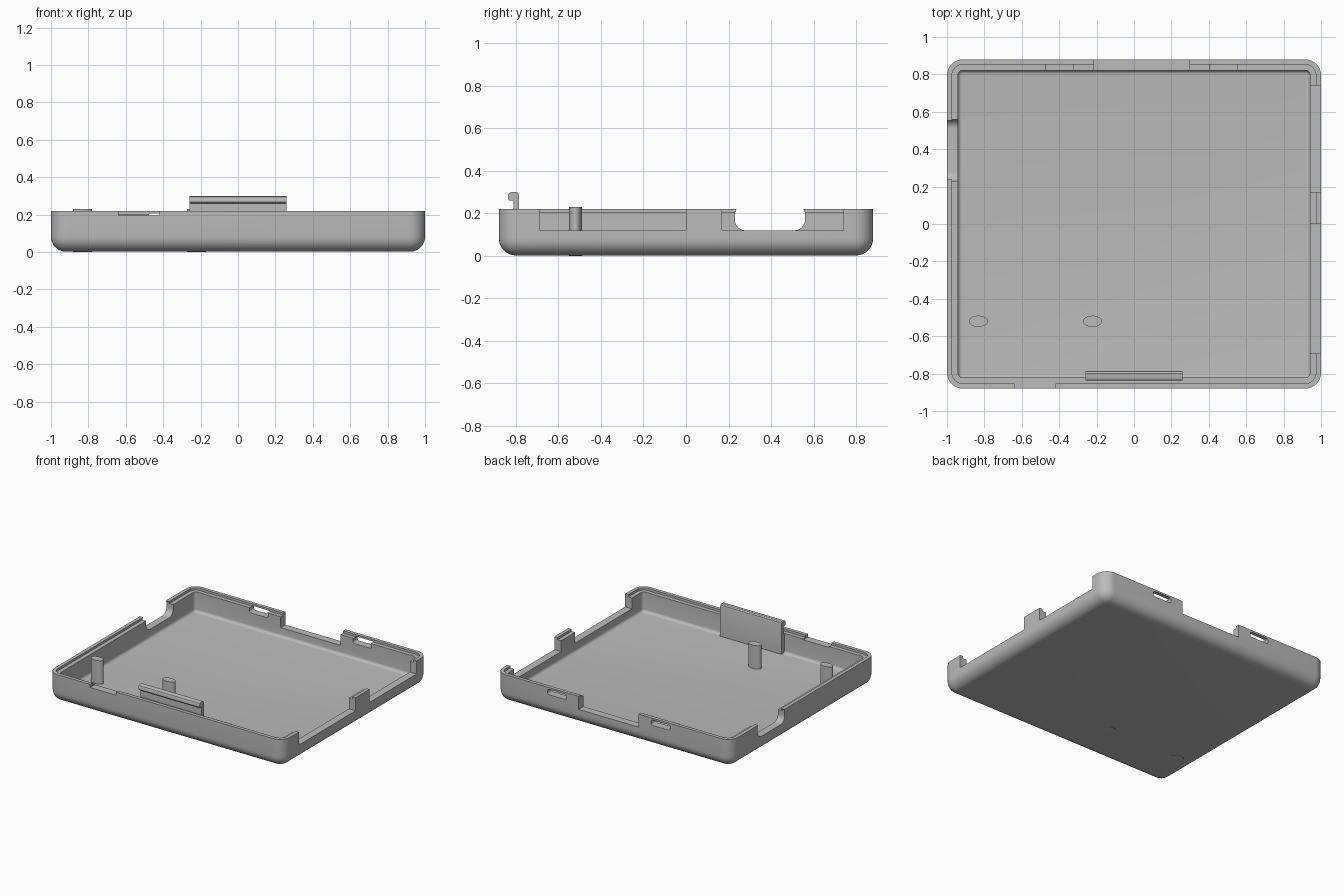
import bpy, bmesh, math
from mathutils import Vector

cube = bpy.data.objects.get("Cube")
if cube:
    bpy.data.objects.remove(cube, do_unlink=True)

grey = bpy.data.materials.new("light grey plastic")
grey.use_nodes = True
grey.diffuse_color = (0.5, 0.5, 0.5, 1)
grey.node_tree.nodes["Principled BSDF"].inputs["Base Color"].default_value = (0.5, 0.5, 0.5, 1)


def finish(bm, name):
    """Turn a bmesh into a named, coloured object."""
    bmesh.ops.recalc_face_normals(bm, faces=bm.faces)
    mesh = bpy.data.meshes.new(name)
    bm.to_mesh(mesh)
    bm.free()
    mesh.materials.append(grey)
    ob = bpy.data.objects.new(name, mesh)
    bpy.context.collection.objects.link(ob)
    return ob


def smooth(ob):
    bpy.ops.object.select_all(action='DESELECT')
    ob.select_set(True)
    bpy.context.view_layer.objects.active = ob
    bpy.ops.object.shade_smooth_by_angle(angle=math.radians(30))


def rounded_rect(hx, hy, r, steps=8):
    """Outline of a rectangle with rounded corners, centred on the origin."""
    pts = []
    for quarter, (sx, sy) in enumerate([(1, 1), (-1, 1), (-1, -1), (1, -1)]):
        for i in range(steps + 1):
            a = (quarter + i / steps) * math.pi / 2
            pts.append((sx * (hx - r) + r * math.cos(a), sy * (hy - r) + r * math.sin(a)))
    return pts


def loft(rings, name):
    """Skin a stack of equal-length rings and cap both ends."""
    bm = bmesh.new()
    loops = [[bm.verts.new(p) for p in ring] for ring in rings]
    for a, b in zip(loops, loops[1:]):
        for i in range(len(a)):
            j = (i + 1) % len(a)
            bm.faces.new((a[i], a[j], b[j], b[i]))
    bm.faces.new(loops[0])
    bm.faces.new(loops[-1])
    return finish(bm, name)


def prism(name, axis, lo, hi, outline):
    """Extrude an outline along x (outline in y, z) or along y (outline in x, z)."""
    def place(d, u, v):
        return Vector((d, u, v)) if axis == 'x' else Vector((u, d, v))
    return loft([[place(d, u, v) for u, v in outline] for d in (lo, hi)], name)


def rounded_cutter(axis, lo, hi, u0, u1, z0, z1, r):
    cu, cz = (u0 + u1) / 2, (z0 + z1) / 2
    shape = rounded_rect((u1 - u0) / 2, (z1 - z0) / 2, r)
    return prism("cutter", axis, lo, hi, [(u + cu, z + cz) for u, z in shape])


def box_cutter(axis, lo, hi, u0, u1, z0, z1):
    return prism("cutter", axis, lo, hi, [(u0, z0), (u1, z0), (u1, z1), (u0, z1)])


# Tray shell: cross-section of inset and height, from underside over the rim to the floor
HX, HY, CORNER = 1.0, 0.88, 0.085
BASE, RIM, LEDGE, FLOOR = 0.002, 0.22, 0.203, 0.05
LIP, WALL, ROUND = 0.027, 0.058, 0.08
INNER = ROUND - WALL
section = []
for i in range(9):
    a = i / 8 * math.pi / 2
    section.append((ROUND * (1 - math.sin(a)), BASE + ROUND * (1 - math.cos(a))))
section += [(0, RIM), (LIP, RIM), (LIP, LEDGE), (WALL, LEDGE)]
for i in range(7):
    a = i / 6 * math.pi / 2
    section.append((WALL + INNER * (1 - math.cos(a)), FLOOR + INNER * (1 - math.sin(a))))
tray = loft([[(x, y, z) for x, y in rounded_rect(HX - d, HY - d, CORNER - d)]
             for d, z in section], "tray_shell")

# Openings in the walls
cutters = [
    box_cutter('x', 0.9, 1.1, -0.69, 0.0, 0.12, 0.4),
    box_cutter('x', 0.9, 1.1, 0.17, 0.74, 0.12, 0.4),
    rounded_cutter('x', -1.1, -0.9, 0.23, 0.56, 0.12, 0.245, 0.05),
    box_cutter('y', 0.79, 1.0, -0.213, 0.297, 0.12, 0.4),
    box_cutter('y', -1.0, -0.79, -0.64, -0.42, 0.196, 0.4),
    rounded_cutter('y', 0.79, 1.0, -0.48, -0.32, 0.165, 0.206, 0.015),
    rounded_cutter('y', 0.79, 1.0, 0.4, 0.56, 0.165, 0.206, 0.015),
]
bpy.context.view_layer.objects.active = tray
for cutter in cutters:
    mod = tray.modifiers.new("opening", 'BOOLEAN')
    mod.operation = 'DIFFERENCE'
    mod.solver = 'EXACT'
    mod.object = cutter
    bpy.ops.object.modifier_apply(modifier=mod.name)
    bpy.data.objects.remove(cutter, do_unlink=True)
smooth(tray)

# Oval support posts
for side, cx in (("right", -0.832), ("inner", -0.222)):
    oval = [(cx + 0.051 * math.cos(t * math.tau / 40), -0.52 + 0.03 * math.sin(t * math.tau / 40))
            for t in range(40)]
    smooth(loft([[(x, y, z) for x, y in oval] for z in (0.0, 0.23)], side + "_post"))

# Snap clip with an outward hook along the front wall
hook = [(-0.83, 0.055), (-0.786, 0.055), (-0.786, 0.283), (-0.789, 0.294), (-0.798, 0.3),
        (-0.822, 0.3), (-0.833, 0.295), (-0.838, 0.284), (-0.838, 0.268), (-0.83, 0.26),
        (-0.812, 0.262), (-0.812, 0.2), (-0.83, 0.2)]
smooth(prism("front_clip", 'x', -0.26, 0.26, hook))
